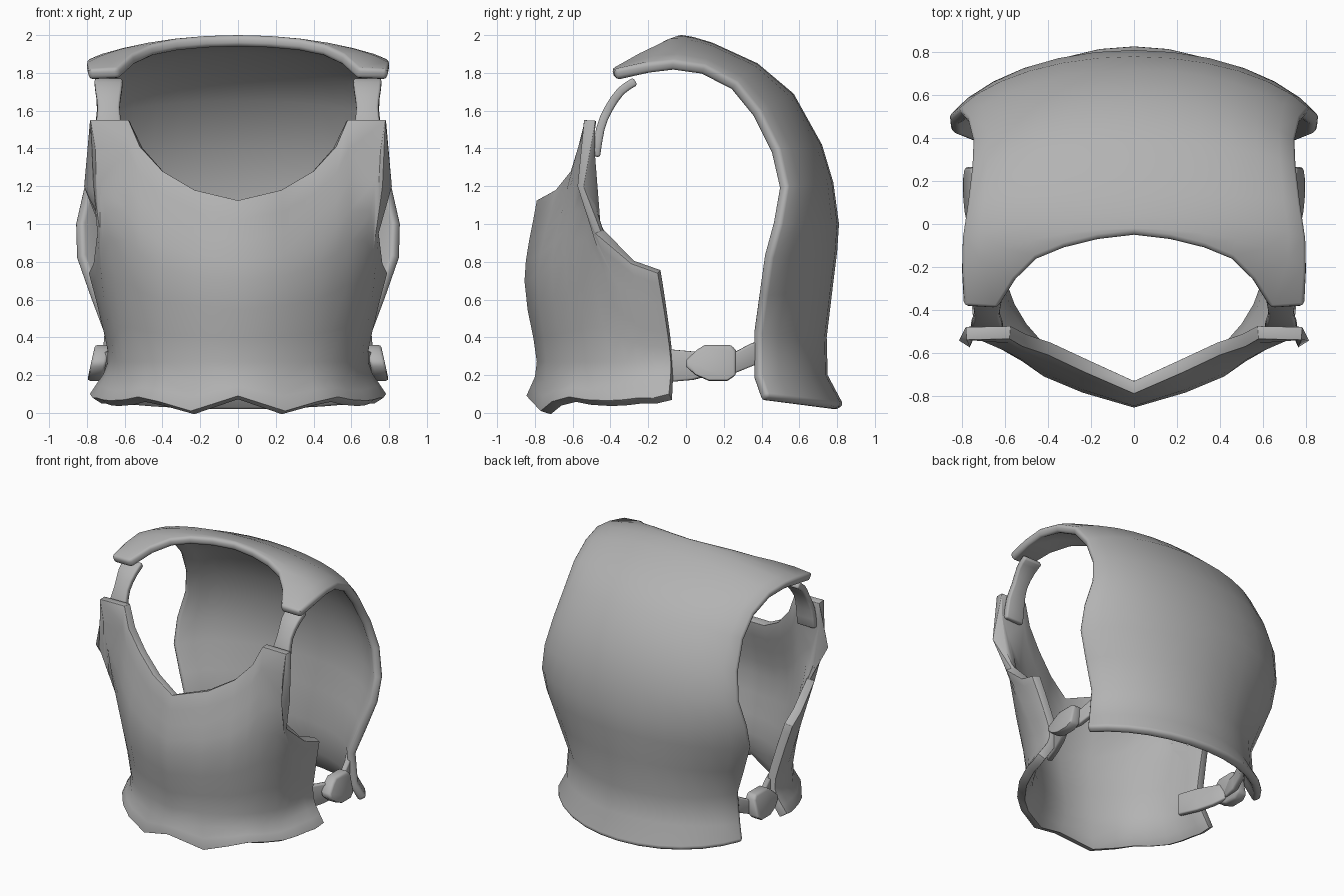
import bpy, bmesh, math
from mathutils import Vector

if "Cube" in bpy.data.objects:
    bpy.data.objects.remove(bpy.data.objects["Cube"])

steel = bpy.data.materials.new("grey steel")
steel.diffuse_color = (0.45, 0.45, 0.45, 1)
steel.use_nodes = True
steel.node_tree.nodes["Principled BSDF"].inputs["Base Color"].default_value = steel.diffuse_color


def spline(pts, steps):
    """Catmull-Rom through pts with the given steps per segment."""
    p = [Vector(q) for q in pts]
    p = [2 * p[0] - p[1]] + p + [2 * p[-1] - p[-2]]
    out = []
    for k, n in enumerate(steps):
        a, b, c, d = p[k:k + 4]
        for i in range(n):
            t = i / n
            out.append(0.5 * (2 * b + (c - a) * t + (2 * a - 5 * b + 4 * c - d) * t ** 2
                              + (3 * b - a - 3 * c + d) * t ** 3))
    return out + [p[-2]]


def finish(name, bm, thick=0, bevel=0.02):
    """Mirror across x, thicken inward, round the rims and shade smooth."""
    me = bpy.data.meshes.new(name)
    bm.to_mesh(me)
    bm.free()
    ob = bpy.data.objects.new(name, me)
    bpy.context.collection.objects.link(ob)
    me.materials.append(steel)
    m = ob.modifiers.new("mirror", 'MIRROR')
    m.use_clip = True
    m.merge_threshold = 0.001
    if thick:
        s = ob.modifiers.new("thickness", 'SOLIDIFY')
        s.thickness, s.offset = thick, -1
    b = ob.modifiers.new("rim", 'BEVEL')
    b.width, b.segments, b.limit_method = bevel, 2, 'ANGLE'
    b.angle_limit = math.radians(50)
    bpy.ops.object.select_all(action='DESELECT')
    ob.select_set(True)
    bpy.context.view_layer.objects.active = ob
    bpy.ops.object.convert(target='MESH')
    bpy.ops.object.shade_smooth_by_angle(angle=math.radians(50))
    return ob


def sheet(name, cols, flip=False, **kw):
    """Quad sheet from columns of points."""
    bm = bmesh.new()
    v = [[bm.verts.new(p) for p in c] for c in cols]
    for i in range(len(v) - 1):
        for j in range(len(v[0]) - 1):
            q = [v[i][j], v[i + 1][j], v[i + 1][j + 1], v[i][j + 1]]
            bm.faces.new(q[::-1] if flip else q)
    return finish(name, bm, **kw)


# Front plate columns, centre to side: hem xyz, waist xy, chest xy, upper edge xyz
front = [
    ((0, -.845, .09), (0, -.79), (0, -.855), (0, -.79, 1.125)),
    ((.25, -.77, .01), (.21, -.74), (.24, -.785), (.23, -.69, 1.18)),
    ((.42, -.71, .06), (.38, -.66), (.42, -.71), (.40, -.61, 1.28)),
    ((.53, -.62, .085), (.48, -.58), (.52, -.64), (.52, -.57, 1.41)),
    ((.60, -.53, .07), (.55, -.50), (.59, -.60), (.58, -.535, 1.55)),
    ((.68, -.42, .065), (.61, -.40), (.68, -.52), (.78, -.54, 1.55)),
    ((.72, -.33, .07), (.64, -.32), (.70, -.43), (.765, -.575, 1.2)),
    ((.75, -.25, .08), (.66, -.25), (.71, -.34), (.745, -.48, .95)),
    ((.77, -.17, .08), (.675, -.17), (.715, -.22), (.765, -.29, .79)),
    ((.785, -.09, .10), (.69, -.08), (.73, -.11), (.79, -.15, .74)),
]
cols = []
for hem, waist, chest, top in front:
    pts = [hem, (*waist, .27), (*chest, .27 + .5 * (top[2] - .27)), top]
    cols.append(spline(pts, (3, 3, 4)))
sheet("front_plate", cols, thick=.06)

# Back plate rows, hem to shoulder: centre y z, armhole edge x y z
back = [
    (.835, .04, .78, .43, .09), (.75, .20, .735, .39, .20), (.745, .40, .715, .39, .42),
    (.775, .65, .79, .42, .62), (.80, .85, .86, .45, .82), (.81, 1.0, .865, .50, 1.0),
    (.78, 1.22, .82, .535, 1.2), (.72, 1.42, .78, .49, 1.40), (.57, 1.69, .755, .39, 1.60),
    (.38, 1.85, .76, .27, 1.75), (.14, 1.96, .78, .10, 1.84), (.04, 1.99, .805, -.07, 1.865),
    (-.02, 2.0, .805, -.22, 1.85),
]
neck = [(0, -.05, 2), (.17, -.07, 1.995), (.33, -.11, 1.98), (.46, -.165, 1.95),
        (.56, -.265, 1.90), (.64, -.395, 1.825), (.795, -.385, 1.82)]
arc = math.radians(65)
cols = []
for i in range(7):
    a = arc * i / 6
    s, d = math.sin(a) / math.sin(arc), (1 - math.cos(a)) / (1 - math.cos(arc))
    cols.append([Vector((xe * s, yc + (ye - yc) * d, zc + (ze - zc) * d))
                 for yc, zc, xe, ye, ze in back] + [Vector(neck[i])])
sheet("back_plate", cols, flip=True, thick=.06)

# Shoulder straps: y, z, half width along the strap
path = spline([(-.28, 1.775, .075), (-.36, 1.72, .07), (-.43, 1.62, .058),
               (-.475, 1.51, .07), (-.50, 1.36, .075)], (2, 2, 2, 2))
sheet("shoulder_strap", [[Vector((.685 + k * w, y, z)) for y, z, w in path] for k in (-1, 0, 1)],
      flip=True, thick=.045, bevel=.012)

# Side straps: x, y, centre z, half height from inside the front to inside the back plate
for name, run in (("side_strap_front", [(.60, -.22, .25, .08), (.655, -.08, .25, .085),
                                        (.70, .03, .25, .075), (.74, .12, .26, .06)]),
                  ("side_strap_back", [(.74, .14, .26, .055), (.715, .26, .265, .055),
                                       (.69, .36, .31, .06), (.64, .45, .33, .055)])):
    sheet(name, [[Vector((x, y, z - h)), Vector((x, y, z + h))] for x, y, z, h in run],
          thick=.04, bevel=.01)

# Buckles: outline in y z, extruded across x and leaning outward at the bottom
outline = [(0, .245), (.05, .20), (.12, .17), (.22, .17), (.265, .20),
           (.265, .33), (.24, .36), (.10, .36), (.06, .335), (0, .28)]
bm = bmesh.new()
rings = [[bm.verts.new((x + (.30 - z) * .22, y, z)) for y, z in outline] for x in (.69, .77)]
bm.faces.new(rings[0])
bm.faces.new(rings[1])
for k in range(len(outline)):
    j = (k + 1) % len(outline)
    bm.faces.new((rings[0][k], rings[0][j], rings[1][j], rings[1][k]))
bmesh.ops.recalc_face_normals(bm, faces=bm.faces)
finish("side_buckle", bm, bevel=.015)
